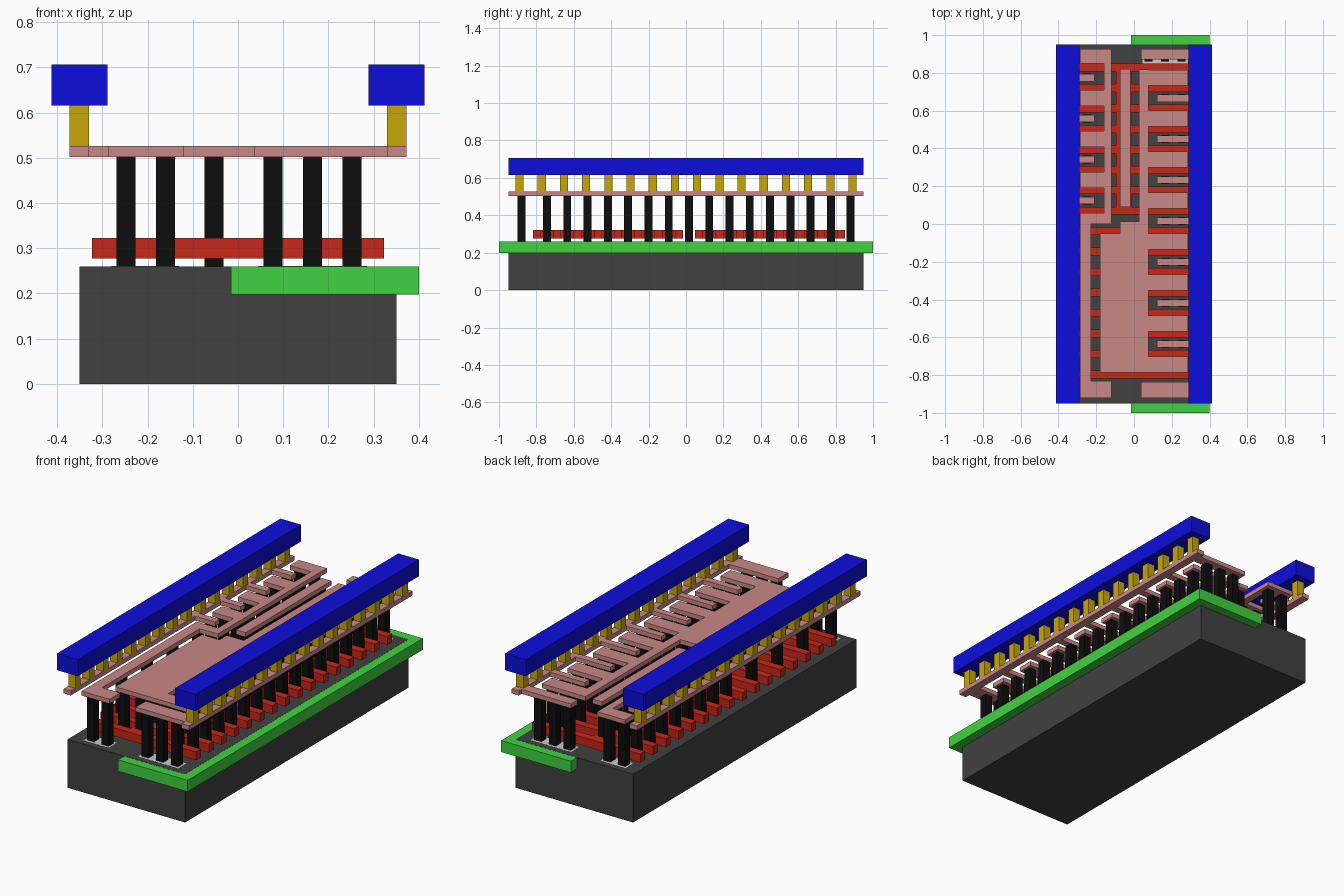
import bpy, bmesh
from mathutils import Matrix, Vector

if "Cube" in bpy.data.objects:
    bpy.data.objects.remove(bpy.data.objects["Cube"])


def material(name, r, g, b):
    m = bpy.data.materials.new(name)
    m.diffuse_color = (r, g, b, 1)
    m.use_nodes = True
    m.node_tree.nodes["Principled BSDF"].inputs["Base Color"].default_value = m.diffuse_color
    return m


DARK = material("dark_grey", 0.052, 0.052, 0.052)
GREEN = material("green", 0.05, 0.65, 0.05)
RED = material("red", 0.58, 0.02, 0.01)
BLACK = material("black", 0.004, 0.004, 0.004)
PINK = material("pink", 0.58, 0.25, 0.24)
GOLD = material("gold", 0.58, 0.39, 0.003)
BLUE = material("blue", 0.004, 0.004, 0.72)


def layer(name, rects, z0, z1, mat=None):
    """One object made of boxes; each rect is (x0, x1, y0, y1)."""
    bm = bmesh.new()
    for x0, x1, y0, y1 in rects:
        c = Vector(((x0 + x1) / 2, (y0 + y1) / 2, (z0 + z1) / 2))
        s = Matrix.Diagonal((x1 - x0, y1 - y0, z1 - z0, 1))
        bmesh.ops.create_cube(bm, size=1, matrix=Matrix.Translation(c) @ s)
    me = bpy.data.meshes.new(name)
    bm.to_mesh(me)
    bm.free()
    ob = bpy.data.objects.new(name, me)
    bpy.context.collection.objects.link(ob)
    if mat:
        me.materials.append(mat)
    return ob


def square(x, y, h=0.021):
    return (x - h, x + h, y - h, y + h)


# Shared grid: contact rows, gate bars halfway between them
PITCH = 0.1084
rows = [-0.743 + PITCH * i for i in range(15)]
gates = [-0.797 + PITCH * i for i in range(16)]
TAP = 0.88
drain_rows, source_rows = rows[0::2], rows[1::2]
upper_drains = [y for y in drain_rows if y > 0.05]
upper_sources = [y for y in source_rows if y > 0.05]
lower_drains = [y for y in drain_rows if y < 0]
lower_sources = [y for y in source_rows if y < 0]
middle = rows[7]

# Base block and well
layer("substrate", [(-0.35, 0.35, -0.95, 0.95)], 0, 0.26, DARK)
layer("well", [(-0.015, 0.4, -1, 1)], 0.198, 0.2595, GREEN)
layer("tap_diffusion", [r for s in (-1, 1) for r in (
    (-0.28, -0.13, s * TAP - 0.035, s * TAP + 0.035),
    (0.045, 0.285, s * TAP - 0.035, s * TAP + 0.035))], 0.25, 0.2604)

# Red gate bars with a spine joining each half
bars = [(-0.323, 0.323, y - 0.021, y + 0.021) for y in gates]
spines = [(-0.095, -0.012, gates[a] + 0.021, gates[b] - 0.021)
          for a, b in ((0, 7), (8, 15))]
layer("gates", bars + spines, 0.277, 0.322, RED)

# Black contact posts
posts = [square(x, s * TAP) for s in (-1, 1)
         for x in (-0.248, -0.16, 0.077, 0.165, 0.252)]
posts += [square(x, y) for y in rows for x in (0.165, 0.252)]
posts += [square(-0.053, y) for y in rows if y != middle]
posts += [square(-0.248, y) for y in rows if y not in lower_drains]
posts += [square(-0.16, y) for y in upper_sources + lower_drains]
layer("contacts", posts, 0.26, 0.503, BLACK)

M0, M1 = 0.502, 0.526
F = 0.042   # half height of the wide fingers
N = 0.019   # half height of the narrow fingers

# Right rail with end taps and narrow fingers
layer("right_rail", [(0.33, 0.373, -0.95, 0.95),
                     (0.036, 0.33, -0.921, -0.837),
                     (0.036, 0.33, 0.87, 0.927)] +
      [(0.122, 0.33, y - N, y + N) for y in source_rows],
      M0, M1, PINK)

# Left rail with narrow fingers
layer("left_rail", [(-0.373, -0.33, -0.95, 0.95)] +
      [(-0.33, -0.21, y - N, y + N) for y in upper_drains],
      M0, M1, PINK)

# Left comb: end taps, column, wide fingers and lower leg
layer("left_comb", [(-0.286, -0.12, 0.85, 0.927),
                    (-0.286, -0.12, -0.921, -0.83),
                    (-0.16, -0.12, 0.057, 0.85),
                    (-0.286, -0.12, 0, 0.057),
                    (-0.286, -0.228, -0.83, 0)] +
      [(-0.286, -0.16, y - F, y + F) for y in upper_sources],
      M0, M1, PINK)

# Central plate, upper column and wide fingers on the right
layer("centre_plate", [(-0.18, -0.075, -0.785, -0.05),
                       (-0.075, 0.026, -0.785, 0.012),
                       (0.026, 0.076, -0.785, 0.817)] +
      [(0.076, 0.286, y - F, y + F) for y in drain_rows],
      M0, M1, PINK)
layer("gate_strip", [(-0.074, -0.018, 0.09, 0.82)], M0, M1, PINK)

# Gold vias and blue top straps on both sides
for side, s in (("left", -1), ("right", 1)):
    layer(side + "_vias", [square(s * 0.351, -0.89 + 0.1187 * i, 0.0215)
                           for i in range(16)], M1, 0.616, GOLD)
    x0, x1 = sorted((s * 0.289, s * 0.412))
    layer(side + "_strap", [(x0, x1, -0.95, 0.95)], 0.616, 0.706, BLUE)
